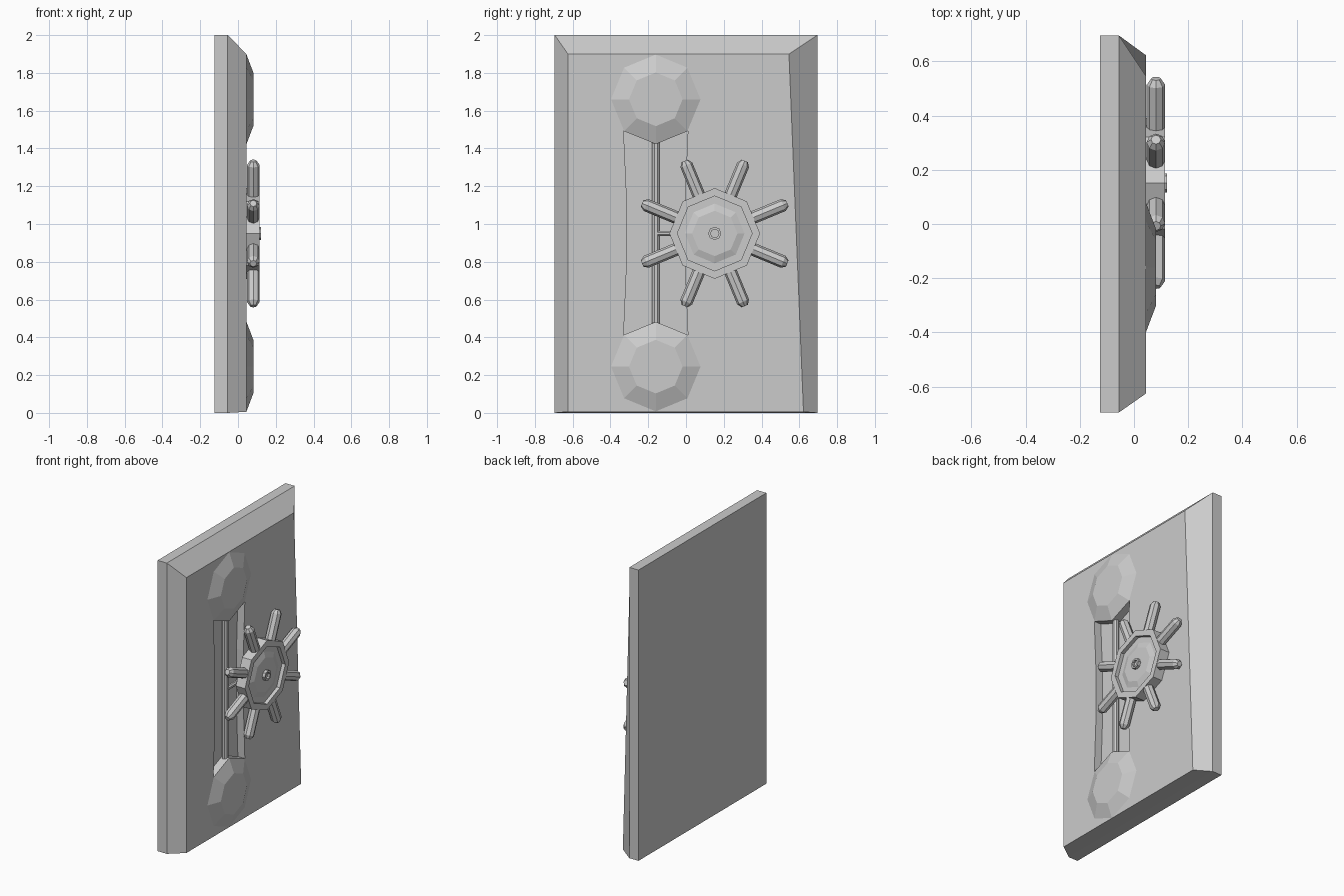
import bpy, bmesh
from math import cos, sin, pi
from mathutils import Matrix, Vector

cube = bpy.data.objects.get("Cube")
if cube:
    bpy.data.objects.remove(cube, do_unlink=True)

steel = bpy.data.materials.new("grey_steel")
steel.use_nodes = True
GREY = (0.6, 0.6, 0.6, 1)
steel.diffuse_color = GREY
steel.node_tree.nodes["Principled BSDF"].inputs["Base Color"].default_value = GREY


def loft(name, rings):
    """Skin a list of equal-length point rings and cap both ends."""
    bm = bmesh.new()
    loops = [[bm.verts.new(p) for p in ring] for ring in rings]
    n = len(loops[0])
    for a, b in zip(loops, loops[1:]):
        for i in range(n):
            j = (i + 1) % n
            bm.faces.new((a[i], a[j], b[j], b[i]))
    bm.faces.new(loops[0][::-1])
    bm.faces.new(loops[-1])
    bmesh.ops.recalc_face_normals(bm, faces=bm.faces)
    mesh = bpy.data.meshes.new(name)
    bm.to_mesh(mesh)
    bm.free()
    mesh.materials.append(steel)
    obj = bpy.data.objects.new(name, mesh)
    bpy.context.collection.objects.link(obj)
    return obj


def lathe(name, profile, origin, axis=(1, 0, 0), sides=8, turn=0.0):
    """Turn (radius, distance) pairs around an axis through origin."""
    rot = Vector((1, 0, 0)).rotation_difference(Vector(axis)).to_matrix().to_4x4()
    place = Matrix.Translation(origin) @ rot
    angles = [turn + 2 * pi * i / sides for i in range(sides)]
    return loft(name, [[place @ Vector((d, r * cos(a), r * sin(a))) for a in angles]
                       for r, d in profile])


def flat_ring(x, points):
    return [(x, y, z) for y, z in points]


FACE = 0.045          # front plane of the door
BOSS_Y = -0.16        # bolt line
HUB = (0, 0.152, 0.95)

# Door slab with a bevelled front
outline = [(-0.695, 0), (0.695, 0), (0.695, 2), (-0.695, 2)]
front = [(-0.625, 0.006), (0.622, 0.006), (0.545, 1.9), (-0.625, 1.9)]
door = loft("door_slab", [flat_ring(-0.125, outline), flat_ring(-0.055, outline),
                          flat_ring(FACE, front)])

# Bolt channel cut into the face
half = [(0.17, 0.413), (0.155, 0.76), (0.155, 1.16), (0.17, 1.492)]
channel = ([(BOSS_Y, 0.482)] + [(BOSS_Y + w, z) for w, z in half]
           + [(BOSS_Y, 1.423)] + [(BOSS_Y - w, z) for w, z in reversed(half)])
cutter = loft("channel_cutter", [flat_ring(-0.008, channel), flat_ring(0.2, channel)])
cutter.hide_render = True
cutter.hide_viewport = True
cut = door.modifiers.new("channel", "BOOLEAN")
cut.operation = "DIFFERENCE"
cut.solver = "EXACT"
cut.object = cutter

# Bosses above and below the channel
for name, z in (("upper_boss", 1.66), ("lower_boss", 0.245)):
    lathe(name, [(0.237, FACE), (0.142, 0.081)], (0, BOSS_Y, z))

# Bolt rod and the link to the wheel
lathe("bolt_rod", [(0.021, 0), (0.021, 1.0)], (0.014, BOSS_Y, 0.453), (0, 0, 1), turn=pi / 8)
lathe("link_rod", [(0.015, 0), (0.015, 0.22)], (0.02, BOSS_Y, 0.95), (0, 1, 0), turn=pi / 8)

# Wheel hub with a dished front, and its centre nut
lathe("wheel_hub", [(0.24, FACE), (0.24, 0.115), (0.198, 0.115), (0.198, 0.09),
                    (0.158, 0.09), (0.12, 0.102)], HUB)
lathe("centre_nut", [(0.035, 0.095), (0.035, 0.122), (0.022, 0.122), (0.022, 0.108)], HUB)

# Wheel handles
for i in range(8):
    a = pi / 8 + i * pi / 4
    lathe(f"wheel_handle_{i + 1}", [(0.034, 0.205), (0.034, 0.392), (0.018, 0.416)],
          (0.081, HUB[1], HUB[2]), (0, cos(a), sin(a)), turn=pi / 8)
